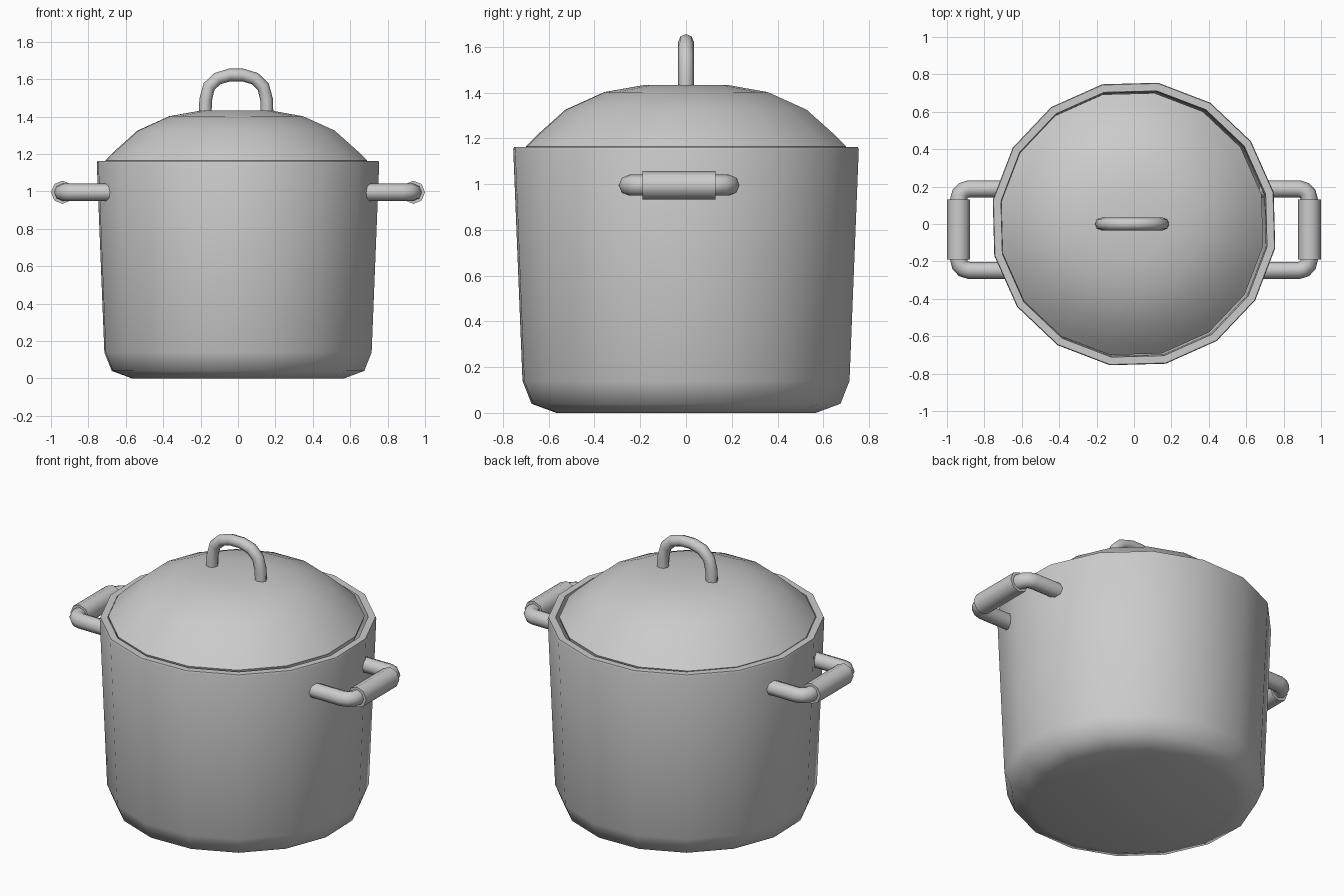
import bpy, bmesh
from math import radians, cos, sin, pi

if "Cube" in bpy.data.objects:
    bpy.data.objects.remove(bpy.data.objects["Cube"])

SIDES, TURN = 16, radians(12.8)


def finish(ob, angle=52):
    bpy.ops.object.select_all(action='DESELECT')
    ob.select_set(True)
    bpy.context.view_layer.objects.active = ob
    bpy.ops.object.shade_smooth_by_angle(angle=radians(angle))


def lathe(name, profile, cx=0.0):
    """Revolve (radius, z) points; first and last rings are capped flat."""
    bm = bmesh.new()
    rings = [[bm.verts.new((cx + r * cos(TURN + 2 * pi * i / SIDES),
                            r * sin(TURN + 2 * pi * i / SIDES), z))
              for i in range(SIDES)] for r, z in profile]
    for a, b in zip(rings, rings[1:]):
        for i in range(SIDES):
            j = (i + 1) % SIDES
            bm.faces.new((a[i], a[j], b[j], b[i]))
    bm.faces.new(rings[0][::-1])
    bm.faces.new(rings[-1])
    bmesh.ops.recalc_face_normals(bm, faces=bm.faces)
    me = bpy.data.meshes.new(name)
    bm.to_mesh(me)
    bm.free()
    ob = bpy.data.objects.new(name, me)
    bpy.context.collection.objects.link(ob)
    finish(ob)


def tube(name, pts, radius):
    """Eight-sided rod swept along a path."""
    cu = bpy.data.curves.new(name, 'CURVE')
    cu.dimensions = '3D'
    cu.bevel_depth, cu.bevel_resolution, cu.use_fill_caps = radius, 2, True
    sp = cu.splines.new('POLY')
    sp.points.add(len(pts) - 1)
    for p, co in zip(sp.points, pts):
        p.co = (*co, 1)
    ob = bpy.data.objects.new(name, cu)
    bpy.context.collection.objects.link(ob)
    bpy.ops.object.select_all(action='DESELECT')
    ob.select_set(True)
    bpy.context.view_layer.objects.active = ob
    bpy.ops.object.convert(target='MESH')
    finish(bpy.context.view_layer.objects.active)


# Pot: outside wall, rim, then inside wall and floor
lathe("pot_body", [(0.575, 0), (0.685, 0.04), (0.725, 0.14), (0.766, 1.15),
                   (0.762, 1.163), (0.722, 1.163), (0.715, 1.10),
                   (0.69, 0.15), (0.65, 0.07), (0.56, 0.035)])

# Domed lid, sitting just inside the rim
lathe("lid", [(0.70, 1.13), (0.71, 1.165), (0.665, 1.21), (0.535, 1.325),
              (0.362, 1.402), (0.185, 1.433)], cx=-0.01)

# Arched lid handle
half = [(0.165, 1.42), (0.163, 1.49), (0.145, 1.56), (0.10, 1.603), (0.035, 1.622)]
arch = [(-0.01 - x, 0, z) for x, z in half] + [(-0.01 + x, 0, z) for x, z in half[::-1]]
tube("lid_handle", arch, 0.034)

# Side handles: bent rod with a thicker grip
bend = [(0.67, 0.218), (0.882, 0.218), (0.912, 0.209), (0.930, 0.190), (0.937, 0.160)]
for s, side in ((1, "right"), (-1, "left")):
    rod = [(s * x, -0.03 + y, 0.995) for x, y in bend]
    rod += [(s * x, -0.03 - y, 0.995) for x, y in bend[::-1]]
    tube(side + "_handle", rod, 0.046)
    tube(side + "_grip", [(s * 0.938, -0.19, 0.995), (s * 0.938, 0.13, 0.995)], 0.062)
